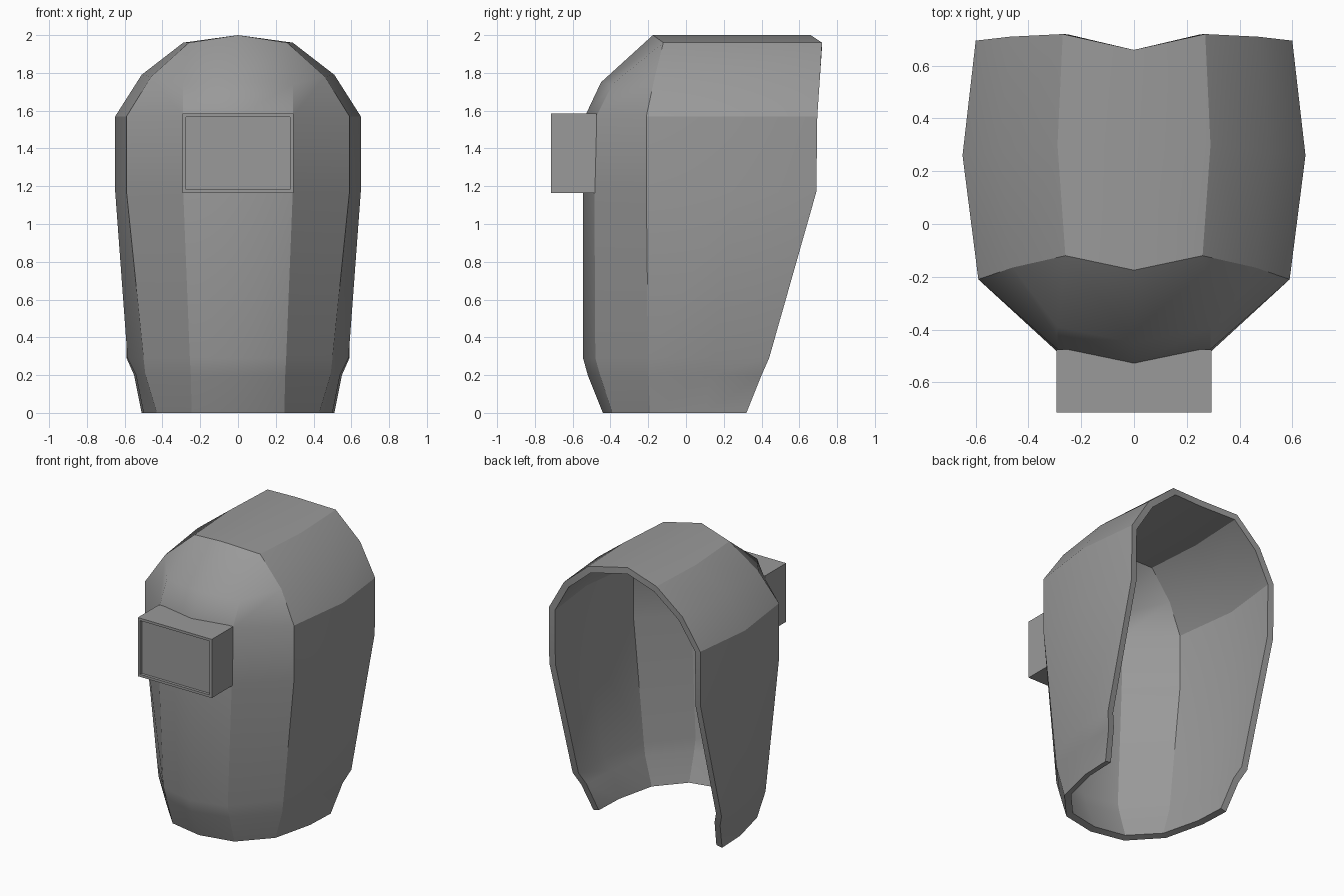
import bpy, bmesh, math

cube = bpy.data.objects.get("Cube")
if cube:
    bpy.data.objects.remove(cube, do_unlink=True)

gray = bpy.data.materials.new("welding_gray")
gray.use_nodes = True
gray.diffuse_color = (0.32, 0.32, 0.32, 1)
gray.node_tree.nodes["Principled BSDF"].inputs["Base Color"].default_value = gray.diffuse_color


def finish(bm, name):
    """Turn a bmesh into a linked, active object."""
    bmesh.ops.recalc_face_normals(bm, faces=bm.faces)
    mesh = bpy.data.meshes.new(name)
    bm.to_mesh(mesh)
    bm.free()
    mesh.materials.append(gray)
    obj = bpy.data.objects.new(name, mesh)
    bpy.context.collection.objects.link(obj)
    bpy.ops.object.select_all(action='DESELECT')
    bpy.context.view_layer.objects.active = obj
    obj.select_set(True)
    return obj


def bridge(bm, first, second):
    """Fill the strip between two equal rows of vertices."""
    for i in range(len(first) - 1):
        bm.faces.new((first[i], first[i + 1], second[i + 1], second[i]))


# Mask shell: half of it, as level outlines running from front centre to back edge
bm = bmesh.new()
outlines = [
    (0, [(0, -.44), (.245, -.39), (.43, -.19), (.5, .1), (.51, .32)]),
    (.2, [(0, -.52), (.25, -.455), (.49, -.2), (.54, .13), (.55, .4)]),
    (.29, [(0, -.545), (.255, -.48), (.5, -.2), (.585, .15), (.59, .44)]),
    (1.17, [(0, -.545), (.29, -.485), (.59, -.21), (.65, .26), (.6, .69)]),
    (1.57, [(0, -.535), (.29, -.475), (.59, -.21), (.65, .26), (.6, .695)]),
]
rows = [[bm.verts.new((x, y, z)) for x, y in points] for z, points in outlines]
for lower, upper in zip(rows, rows[1:]):
    bridge(bm, lower, upper)

# Vaulted top: shoulder, crown and ridge lines running front to back
shoulder, crown, ridge = [[bm.verts.new(p) for p in line] for line in (
    [(.46, -.165, 1.78), (.51, .27, 1.79), (.47, .71, 1.79)],
    [(.26, -.12, 1.96), (.29, .3, 1.96), (.27, .72, 1.96)],
    [(0, -.175, 2), (0, .26, 2), (0, .66, 2)])]
rim = rows[-1]
for lower, upper in ((rim[2:], shoulder), (shoulder, crown), (crown, ridge)):
    bridge(bm, lower, upper)

# Brow facets joining the front to the vault
brow = [bm.verts.new((0, -.45, 1.75)), bm.verts.new((.29, -.39, 1.74))]
bridge(bm, rim[:2], brow)
bridge(bm, brow, [ridge[0], crown[0]])
bm.faces.new((rim[1], rim[2], shoulder[0], brow[1]))
bm.faces.new((brow[1], shoulder[0], crown[0]))
shell = finish(bm, "mask_shell")

# recalculated normals of an open sheet may point inward, so make the front face forward
front = min(shell.data.polygons, key=lambda p: p.center.y)
if front.normal.y > 0:
    shell.data.flip_normals()
mirror = shell.modifiers.new("mirror", 'MIRROR')
thick = shell.modifiers.new("thickness", 'SOLIDIFY')
thick.thickness = .045
thick.offset = -1
thick.use_even_offset = True
for modifier in (mirror, thick):
    bpy.ops.object.modifier_apply(modifier=modifier.name)
bpy.ops.object.shade_smooth_by_angle(angle=math.radians(26))

# Viewing window: a box with a framed, slightly sunken front
bm = bmesh.new()
bmesh.ops.create_cube(bm, size=1)
for v in bm.verts:
    v.co = (v.co.x * .586, v.co.y * .24 - .595, v.co.z * .42 + 1.375)
pane = min(bm.faces, key=lambda f: f.calc_center_median().y)
bmesh.ops.inset_region(bm, faces=[pane], thickness=.025)
ring = bmesh.ops.extrude_discrete_faces(bm, faces=[pane])["faces"]
bmesh.ops.translate(bm, vec=(0, .02, 0), verts=ring[0].verts)
finish(bm, "viewing_window")
